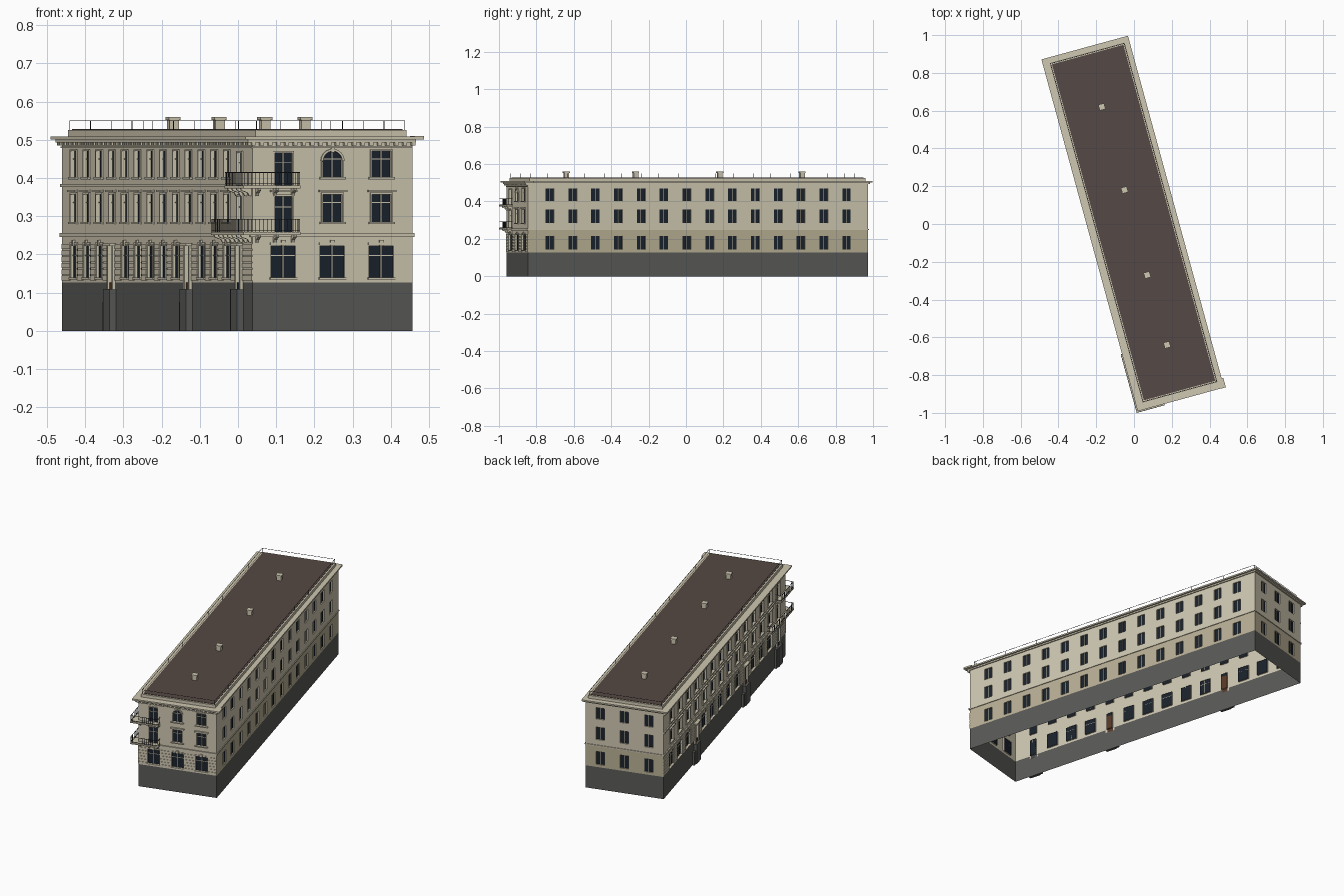
import bpy, bmesh, math
from mathutils import Matrix, Vector

if "Cube" in bpy.data.objects:
    bpy.data.objects.remove(bpy.data.objects["Cube"])

ROT = Matrix.Translation((-0.002, 0.0075, 0)) @ Matrix.Rotation(math.radians(15.3), 4, 'Z')
HW, HL = 0.217, 0.943          # half width and half length of the block
COL = {'beige': (0.62, 0.57, 0.44, 1), 'tan': (0.48, 0.43, 0.30, 1), 'grey': (0.10, 0.10, 0.095, 1),
       'glass': (0.010, 0.016, 0.025, 1), 'roof': (0.09, 0.066, 0.058, 1),
       'brown': (0.10, 0.04, 0.02, 1), 'iron': (0.03, 0.03, 0.03, 1)}
MATS = {}
for k, c in COL.items():
    MATS[k] = bpy.data.materials.new(k)
    MATS[k].diffuse_color = c
parts = {}


def part(name, col):
    if name not in parts:
        parts[name] = (bmesh.new(), col)
    return parts[name][0]


class Facade:
    """Wall frame: s runs along the wall, d is outward, z is up."""
    def __init__(self, name, n, t, dist, half):
        self.name, self.n, self.t = name, Vector(n), Vector(t)
        self.dist, self.half = dist, half

    def p(self, s, d, z):
        return self.t * s + self.n * (self.dist + d) + Vector((0, 0, z))

    def prism(self, bm, pts, e0, e1, axis='d'):
        """Extrude (s,z) points along d, or (d,z) points along s."""
        f = (lambda a, z, e: self.p(a, e, z)) if axis == 'd' else (lambda a, z, e: self.p(e, a, z))
        A = [bm.verts.new(f(a, z, e0)) for a, z in pts]
        B = [bm.verts.new(f(a, z, e1)) for a, z in pts]
        k = len(pts)
        fs = [bm.faces.new(A), bm.faces.new(B)]
        fs += [bm.faces.new((A[i], A[(i + 1) % k], B[(i + 1) % k], B[i])) for i in range(k)]
        bmesh.ops.recalc_face_normals(bm, faces=fs)

    def box(self, name, col, s0, s1, d0, d1, z0, z1):
        self.prism(part(name, col), [(s0, z0), (s1, z0), (s1, z1), (s0, z1)], d0, d1)

    def poly(self, bm, pts, d=0.0):
        f = bm.faces.new([bm.verts.new(self.p(s, d, z)) for s, z in pts])
        f.normal_update()
        if f.normal.dot(self.n) < 0:
            f.normal_flip()

    def rect(self, bm, s0, s1, z0, z1, d=0.0):
        self.poly(bm, [(s0, z0), (s1, z0), (s1, z1), (s0, z1)], d)

    def storey(self, col, z0, z1, holes):
        """Wall strip with openings (s0, s1, z0, z1), sorted along s."""
        bm = part(self.name + '_wall_' + col, col)
        x = -self.half
        for a, b, c, e in holes:
            self.rect(bm, x, a, z0, z1)
            if c > z0:
                self.rect(bm, a, b, z0, c)
            self.rect(bm, a, b, e, z1)
            R = [(a, c), (b, c), (b, e), (a, e)]
            for i in range(4):                       # reveals
                (q, w), (r, t) = R[i], R[(i + 1) % 4]
                bm.faces.new([bm.verts.new(self.p(*v)) for v in
                              ((q, 0, w), (r, 0, t), (r, -.008, t), (q, -.008, w))])
            x = b
        self.rect(bm, x, self.half, z0, z1)

    def window(self, a, b, c, e, transom=True):
        self.rect(part(self.name + '_glass', 'glass'), a, b, c, e, -.007)
        m, fr = (a + b) / 2, self.name + '_window_bars'
        self.box(fr, 'beige', m - .0015, m + .0015, -.007, -.004, c, e)
        if transom:
            z = c + (e - c) * .7
            self.box(fr, 'beige', a, b, -.007, -.004, z - .0012, z + .0012)


front = Facade('front', (0, -1, 0), (1, 0, 0), HL, HW)
back = Facade('back', (0, 1, 0), (1, 0, 0), HL, HW)
left = Facade('street', (-1, 0, 0), (0, 1, 0), HW, HL)
right = Facade('court', (1, 0, 0), (0, 1, 0), HW, HL)
long_c = [-.822 + .1265 * i for i in range(14)]
end_c = [-.133, 0, .133]
Z = [.127, .25, .378, .50]

# Basement and plain facades
for f in (front, back, left, right):
    f.rect(part('basement', 'grey'), -f.half, f.half, 0, Z[0])
for f, cs in ((back, end_c), (right, long_c)):
    for k, (c, e) in enumerate(((.142, .216), (.285, .356), (.403, .468))):
        H = [(s - .0235, s + .0235, c, e) for s in cs]
        f.storey('beige' if k else 'tan', Z[k], Z[k + 1], H)
        for h in H:
            f.window(*h, transom=False)
    f.box('plain_belt', 'beige', -f.half, f.half, 0, .004, .248, .254)

# Decorated facades
for f, cs in ((front, end_c), (left, long_c)):
    trim = f.name + '_window_trim'
    doors = (0, 4, 10) if f is left else ()
    H = [(s - (.019 if i in doors else .033), s + (.019 if i in doors else .033),
          Z[0] if i in doors else .14, .222) for i, s in enumerate(cs)]
    f.storey('beige', Z[0], Z[1], H)
    for i, h in enumerate(H):
        if i in doors:
            s = cs[i]
            col = 'brown' if i else 'glass'
            f.box('entrance_doors_' + col, col, h[0], h[1], -.008, -.003, Z[0], .205)
            f.window(h[0], h[1], .205, .222, False)
            f.box('entrance_doors_' + col, col, h[0], h[1], 0, .003, .11, Z[0])
            f.box('entrance_steps', 'grey', s - .032, s + .032, 0, .017, 0, .11)
            f.box('entrance_steps', 'grey', s + .032, s + .055, 0, .012, 0, .075 if i else .11)
            for q in (-1, 1):
                f.box('door_trim', 'beige', s + q * .024 - .005, s + q * .024 + .005, 0, .008, .11, .222)
            f.box('door_trim', 'beige', s - .034, s + .034, 0, .018, .222, .229)
        else:
            f.window(*h)
            f.box(trim, 'beige', h[0] - .004, h[1] + .004, 0, .006, .134, .14)
            f.box(trim, 'beige', cs[i] - .006, cs[i] + .006, 0, .006, .222, .238)
            f.box(trim, 'beige', h[0] - .003, h[1] + .003, 0, .003, .224, .231)
    # rusticated courses on the piers
    edges = [-f.half] + [v for h in H for v in (h[0] - .005, h[1] + .005)] + [f.half]
    for a, b in zip(edges[::2], edges[1::2]):
        for j in range(6):
            f.box(f.name + '_rustication', 'beige', a, b, 0, .0025, .131 + j * .0165, .1445 + j * .0165)
    # upper storeys
    for k, (c, e) in ((1, (.285, .357)), (2, (.402, .47))):
        U = []
        for i, s in enumerate(cs):
            door = i == 0
            w = .0235 if door else .026
            lo = (.259 if k == 1 else .381) if door else c
            U.append((s - w, s + w, lo, e - (.005 if door else 0)))
        f.storey('beige', Z[k], Z[k + 1], U)
        for i, (a, b, lo, e2) in enumerate(U):
            f.window(a, b, lo, e2)
            arch = f is front and k == 2 and i == 1
            jt = .443 if arch else e2
            for q0, q1 in ((a - .005, a), (b, b + .005)):
                f.box(trim, 'beige', q0, q1, 0, .004, lo, jt)
            if i:
                f.box(trim, 'beige', a - .009, b + .009, 0, .008, lo - .006, lo)
            if arch:                                  # arched head with moulding
                m, r = (a + b) / 2, .026
                arc = [(m + q * math.cos(t), .444 + q * math.sin(t)) for q in (r, r + .006)
                       for t in [math.pi * j / 12 for j in range(13)]]
                bm = part('front_wall_beige', 'beige')
                f.poly(bm, [(b, .47)] + arc[0:7][::-1])
                f.poly(bm, [(a, .47)] + arc[6:13][::-1])
                am = part('arch_moulding', 'beige')
                for j in range(12):
                    f.prism(am, [arc[j], arc[j + 1], arc[j + 14], arc[j + 13]], 0, .005)
                f.box('arch_moulding', 'beige', m - .004, m + .004, 0, .008, .467, .48)
            else:
                f.box(trim, 'beige', a - .005, b + .005, 0, .004, e2, e2 + .005)
                if k == 1:
                    f.box(trim, 'beige', a - .012, b + .012, 0, .010, .363, .369)
    # belts and dentils
    f.box('belt_course', 'beige', -f.half - .004, f.half + .004, 0, .006, .246, .256)
    if f is left:
        f.box('upper_belt', 'beige', -.78, f.half, 0, .006, .376, .384)
    n = int(f.half * 2 / .022)
    for j in range(n + 1):
        s = -f.half + j * 2 * f.half / n
        f.box('cornice_dentils', 'beige', s - .005, s + .005, 0, .013, .485, .494)
    f.box('frieze_moulding', 'beige', -f.half, f.half, 0, .004, .478, .482)


def slab(name, col, l, r, fr, bk, z0, z1):
    """Flat block offset from the four walls by the given overhangs."""
    front.prism(part(name, col), [(-HW - l, z0), (HW + r, z0), (HW + r, z1), (-HW - l, z1)], fr, -2 * HL - bk)


# Cornice, parapet and roof
slab('cornice_lower', 'beige', .016, .006, .016, .008, .493, .501)
slab('cornice_upper', 'beige', .026, .015, .026, .019, .501, .509)
front.box('cornice_return', 'beige', HW, HW + .024, -.025, .027, .5, .5095)
slab('parapet', 'beige', -.012, -.012, -.012, -.012, .509, .526)
slab('roof_surface', 'roof', -.021, -.021, -.021, -.021, .52, .528)

# Chimneys
for x, y in ((-.17, .62), (-.05, .18), (.07, -.27), (.175, -.64)):
    q = ROT.inverted() @ Vector((x, y, 0))
    for h, z0, z1 in ((.0125, .526, .552), (.016, .552, .559)):
        front.box('chimneys', 'beige', q.x - h, q.x + h, -HL - q.y - h, -HL - q.y + h, z0, z1)

# Roof railing
for f in (front, back, left, right):
    e, T = f.half - .016, .0008
    f.box('roof_railing', 'iron', -e, e, -.016 - T, -.016 + T, .5485, .550)
    n = max(2, round(2 * e / .21))
    for j in range(n + 1):
        s = -e + 2 * e * j / n
        f.box('roof_railing', 'iron', s - T, s + T, -.016 - T, -.016 + T, .526, .55)

# Corner balconies wrapping the front and street facades
D = .033
for z, top, v1 in ((.251, .293, -.655), (.373, .415, -.788)):
    for f, s0, s1 in ((front, -HW - D, -.096), (left, -HL - D, v1)):
        inner = -f.half
        f.box('balcony_slabs', 'beige', s0 if f is front else inner, s1, 0, D, z, z + .007)
        rail, d = 'balcony_railings', D - .002
        for z0 in (z + .011, top - .002):
            f.box(rail, 'iron', s0 + .002, s1, d - .001, d + .001, z0, z0 + .002)
            f.box(rail, 'iron', s1 - .002, s1, 0, d, z0, z0 + .002)
        n = round((s1 - s0) / .011)
        for j in range(n + 1):
            s = s0 + .002 + (s1 - s0 - .003) * j / n
            f.box(rail, 'iron', s - .0006, s + .0006, d - .0006, d + .0006, z + .007, top)
        for j in (1, 2):
            f.box(rail, 'iron', s1 - .0016, s1 - .0004, d * j / 3, d * j / 3 + .0012, z + .007, top)
        n = max(2, round((s1 - inner) / .05))
        for j in range(n + 1):
            s = inner + .012 + (s1 - inner - .024) * j / n
            f.prism(part('balcony_brackets', 'beige'),
                    [(0, z), (.029, z), (.027, z - .006), (.010, z - .012), (.006, z - .02), (0, z - .02)],
                    s - .004, s + .004, 's')

# Turn every part into an object
for name, (bm, col) in parts.items():
    bmesh.ops.transform(bm, matrix=ROT, verts=bm.verts)
    me = bpy.data.meshes.new(name)
    bm.to_mesh(me)
    bm.free()
    me.materials.append(MATS[col])
    bpy.context.collection.objects.link(bpy.data.objects.new(name, me))

for m in bpy.data.materials:
    if m.users and not m.is_grease_pencil:
        m.use_nodes = True
        m.node_tree.nodes["Principled BSDF"].inputs["Base Color"].default_value = m.diffuse_color
